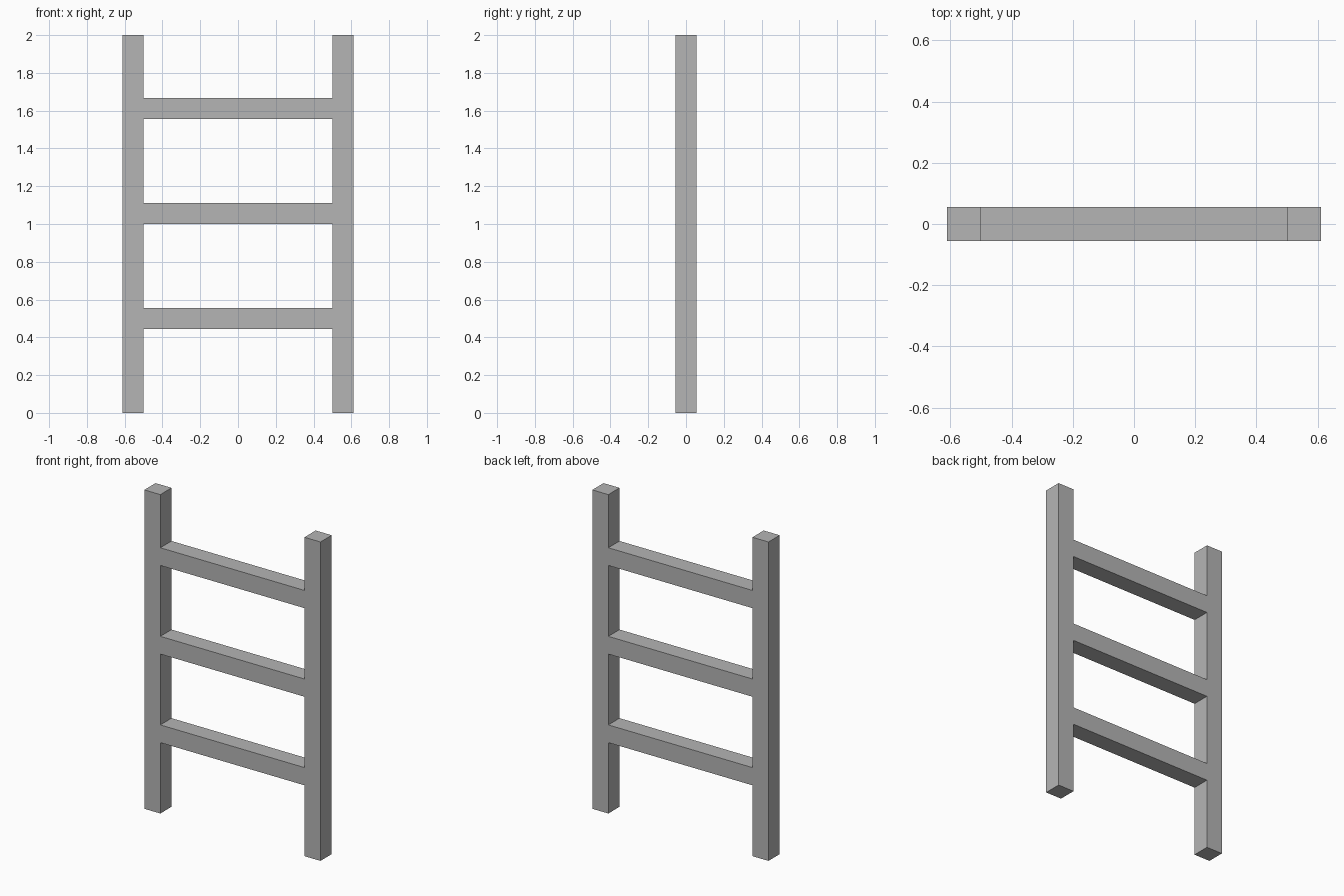
import bpy

if "Cube" in bpy.data.objects:
    bpy.data.objects.remove(bpy.data.objects["Cube"], do_unlink=True)

BAR = 2 / 18        # square section of every bar
HEIGHT = 2.0
INNER_WIDTH = 1.0   # gap between the rails

grey = bpy.data.materials.new("plain_grey")
grey.use_nodes = True
colour = (0.46, 0.46, 0.46, 1)
grey.diffuse_color = colour
grey.node_tree.nodes["Principled BSDF"].inputs["Base Color"].default_value = colour


def add_bar(name, centre, size):
    bpy.ops.mesh.primitive_cube_add(size=1, location=centre)
    bar = bpy.context.object
    bar.name = name
    bar.scale = size
    bpy.ops.object.transform_apply(location=False, rotation=False, scale=True)
    bar.data.materials.append(grey)


# Upright rails
for name, side in (("left_rail", 1), ("right_rail", -1)):
    x = side * (INNER_WIDTH + BAR) / 2
    add_bar(name, (x, 0, HEIGHT / 2), (BAR, BAR, HEIGHT))

# Rungs between the rails
for i, name in enumerate(("lower_rung", "middle_rung", "upper_rung")):
    z = 0.5 + i * 5 * BAR
    add_bar(name, (0, 0, z), (INNER_WIDTH, BAR, BAR))
